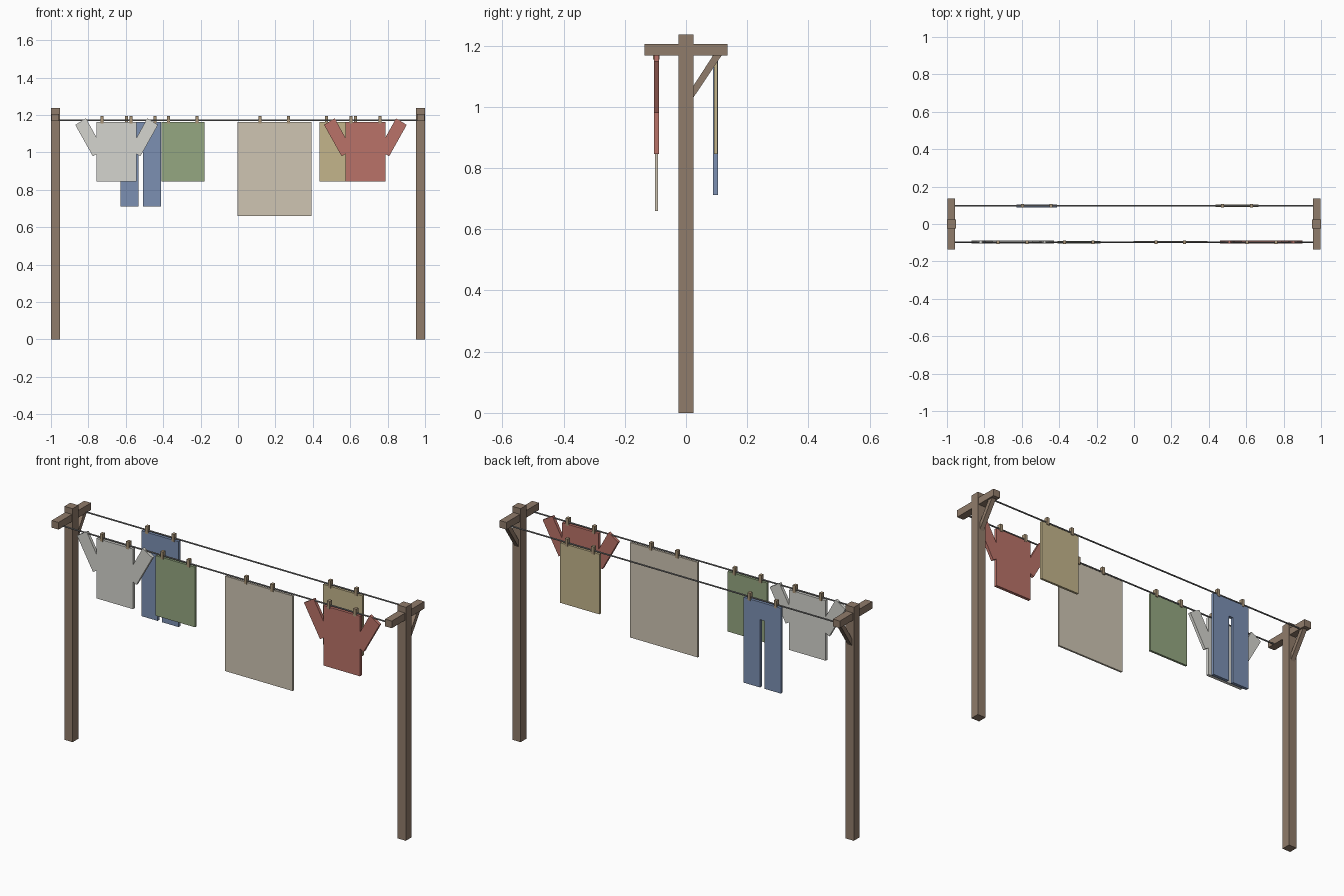
import bpy, bmesh, math
from mathutils import Matrix

if "Cube" in bpy.data.objects:
    bpy.data.objects.remove(bpy.data.objects["Cube"])

LINE_Y = 0.097     # distance of each washing line from the centre
CLOTH_TOP = 1.163


def material(name, rgb):
    m = bpy.data.materials.new(name)
    m.diffuse_color = (*rgb, 1)
    m.use_nodes = True
    m.node_tree.nodes["Principled BSDF"].inputs["Base Color"].default_value = m.diffuse_color
    return m


wood = material("wood", (0.28, 0.20, 0.145))
peg_wood = material("peg_wood", (0.40, 0.30, 0.19))
wire = material("wire", (0.20, 0.20, 0.20))
white = material("white_cloth", (0.66, 0.66, 0.62))
red = material("red_cloth", (0.49, 0.17, 0.14))
blue = material("blue_cloth", (0.20, 0.28, 0.45))
green = material("green_cloth", (0.30, 0.39, 0.22))
beige = material("beige_cloth", (0.62, 0.56, 0.45))
gold = material("gold_cloth", (0.55, 0.46, 0.26))


def finish(name, bm, mat):
    bmesh.ops.recalc_face_normals(bm, faces=bm.faces)
    me = bpy.data.meshes.new(name)
    bm.to_mesh(me)
    bm.free()
    me.materials.append(mat)
    ob = bpy.data.objects.new(name, me)
    bpy.context.collection.objects.link(ob)
    return ob


def box(name, centre, size, mat):
    bm = bmesh.new()
    bmesh.ops.create_cube(bm, size=1)
    bmesh.ops.scale(bm, vec=size, verts=bm.verts)
    bmesh.ops.translate(bm, vec=centre, verts=bm.verts)
    return finish(name, bm, mat)


def extrude(name, points, step, mat):
    """Closed 3D outline pushed along the vector step."""
    bm = bmesh.new()
    face = bm.faces.new([bm.verts.new(p) for p in points])
    new = bmesh.ops.extrude_face_region(bm, geom=[face], use_keep_orig=True)["geom"]
    bmesh.ops.translate(bm, vec=step, verts=[v for v in new if isinstance(v, bmesh.types.BMVert)])
    return finish(name, bm, mat)


def garment(name, half, x, side, thick, mat):
    """Mirror a right-hand half outline (x, z), hang it on a line and peg it."""
    y = side * LINE_Y
    left = [(-px, pz) for px, pz in reversed(half) if px > 0]
    pts = [(x + px, y - thick / 2, pz) for px, pz in half + left]
    extrude(name, pts, (0, thick, 0), mat)
    for s, label in ((-1, "left"), (1, "right")):
        box(f"{name}_peg_{label}", (x + s * 0.077, y, 1.175), (0.016, 0.02, 0.04), peg_wood)


def sheet(half_width, bottom):
    return [(half_width, CLOTH_TOP), (half_width, bottom)]


# posts with crossarm and diagonal brace
for s, label in ((-1, "left"), (1, "right")):
    x = s * 0.976
    box(f"post_{label}", (x, 0, 0.618), (0.048, 0.048, 1.236), wood)
    box(f"crossarm_{label}", (x, 0, 1.186), (0.04, 0.272, 0.038), wood)
    profile = [(0.02, 1.024), (0.02, 1.062), (0.09, 1.17), (0.118, 1.17)]
    extrude(f"brace_{label}", [(x - 0.012, y, z) for y, z in profile], (0.024, 0, 0), wood)

# washing lines
for s, label in ((-1, "front"), (1, "back")):
    bm = bmesh.new()
    bmesh.ops.create_cone(bm, cap_ends=True, segments=8, radius1=0.004, radius2=0.004, depth=1.93,
                          matrix=Matrix.Translation((0, s * LINE_Y, 1.171))
                          @ Matrix.Rotation(math.pi / 2, 4, 'Y'))
    finish(f"line_{label}", bm, wire)

# shirts with raised sleeves
shirt = [(0.107, CLOTH_TOP), (0.107, 1.079), (0.164, 1.182), (0.221, 1.147),
         (0.127, 0.979), (0.107, 0.991), (0.107, 0.845)]
garment("white_shirt", shirt, -0.649, -1, 0.016, white)
garment("red_shirt", shirt, 0.681, -1, 0.016, red)

# trousers with a gap between the legs
trousers = [(0.109, CLOTH_TOP), (0.109, 0.711), (0.013, 0.711), (0.013, 1.07)]
garment("trousers", trousers, -0.52, 1, 0.016, blue)

# towels and bed sheet
garment("green_towel", sheet(0.115, 0.845), -0.295, -1, 0.012, green)
garment("gold_towel", sheet(0.115, 0.845), 0.55, 1, 0.012, gold)
garment("bed_sheet", sheet(0.198, 0.66), 0.194, -1, 0.01, beige)
